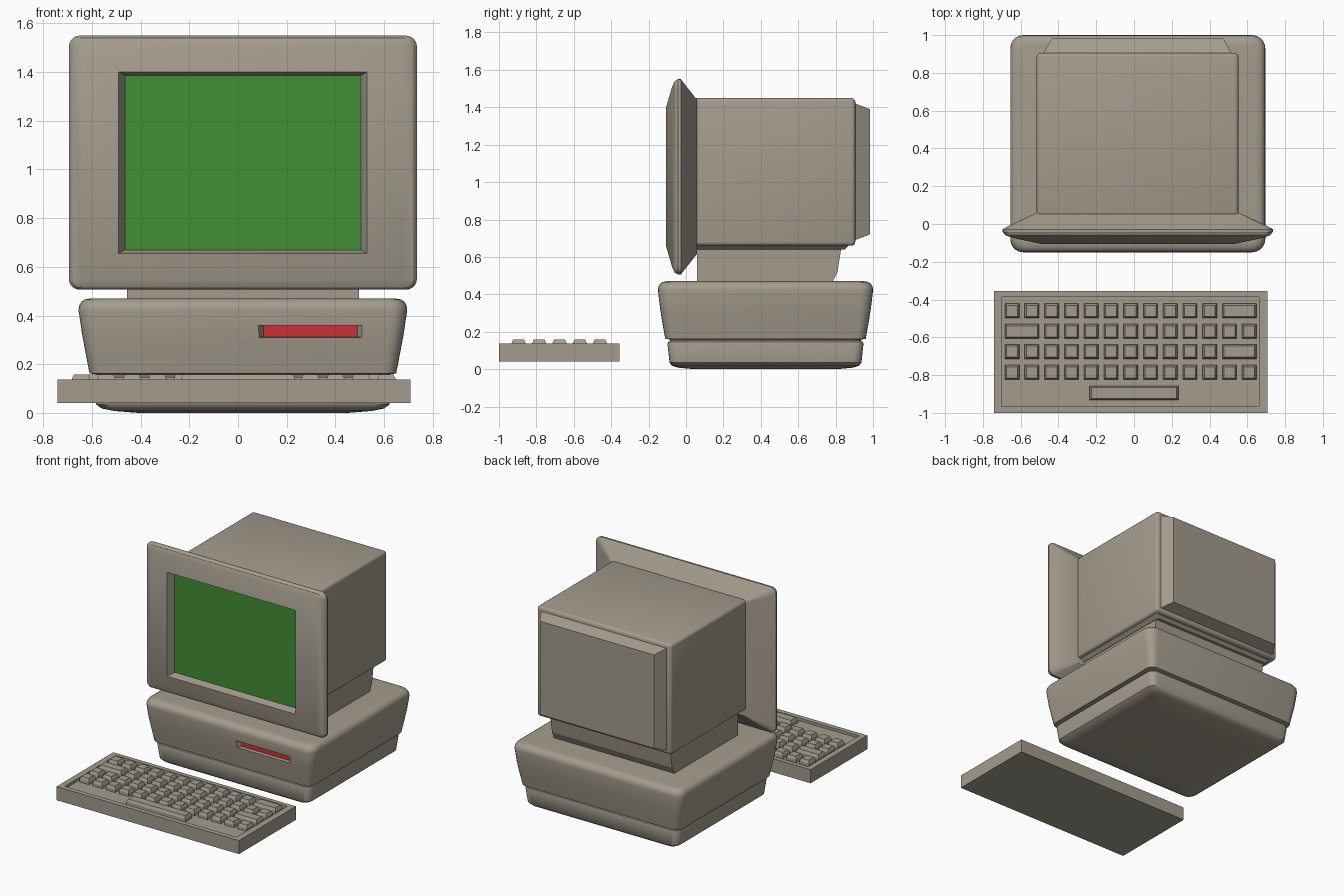
import bpy, bmesh, math

cube = bpy.data.objects.get("Cube")
if cube:
    bpy.data.objects.remove(cube)


def material(name, rgb):
    m = bpy.data.materials.new(name)
    m.use_nodes = True
    m.diffuse_color = (*rgb, 1)
    m.node_tree.nodes["Principled BSDF"].inputs["Base Color"].default_value = (*rgb, 1)
    return m


beige = material("warm beige plastic", (0.37, 0.335, 0.27))
green = material("screen green", (0.055, 0.27, 0.035))
red = material("drive red", (0.60, 0.03, 0.04))


def finish(name, bm, mat, smooth=None):
    bmesh.ops.remove_doubles(bm, verts=bm.verts, dist=0.0001)
    bmesh.ops.recalc_face_normals(bm, faces=bm.faces)
    me = bpy.data.meshes.new(name)
    bm.to_mesh(me)
    bm.free()
    ob = bpy.data.objects.new(name, me)
    bpy.context.collection.objects.link(ob)
    me.materials.append(mat)
    if smooth:
        bpy.ops.object.select_all(action="DESELECT")
        ob.select_set(True)
        bpy.context.view_layer.objects.active = ob
        bpy.ops.object.shade_smooth_by_angle(angle=math.radians(smooth))
    return ob


def loft(bm, rings, center, axis="z", segs=5):
    """Stack rounded rectangles (half width, half height, level, radius)."""
    loops = []
    for hw, hh, level, r in rings:
        loop = []
        for q, (sx, sy) in enumerate(((1, 1), (-1, 1), (-1, -1), (1, -1))):
            for i in range(segs + 1):
                a = (q + i / segs) * math.pi / 2
                u = center[0] + sx * (hw - r) + r * math.cos(a)
                v = center[1] + sy * (hh - r) + r * math.sin(a)
                loop.append(bm.verts.new((u, v, level) if axis == "z" else (u, level, v)))
        loops.append(loop)
    n = len(loops[0])
    for a, b in zip(loops, loops[1:]):
        for i in range(n):
            j = (i + 1) % n
            bm.faces.new((a[i], a[j], b[j], b[i]))
    bm.faces.new(loops[0])
    bm.faces.new(loops[-1])


def lofted(name, rings, center, mat=beige, axis="z", segs=5, smooth=None):
    bm = bmesh.new()
    loft(bm, rings, center, axis, segs)
    return finish(name, bm, mat, smooth)


def box(name, x, y, z, mat=beige, bevel=0):
    bm = bmesh.new()
    bmesh.ops.create_cube(bm, size=1)
    for v in bm.verts:
        for k, (lo, hi) in enumerate((x, y, z)):
            v.co[k] = lo if v.co[k] < 0 else hi
    if bevel:
        bmesh.ops.bevel(bm, geom=bm.edges[:], offset=bevel, segments=3,
                        profile=0.5, affect="EDGES")
    return finish(name, bm, mat, 40 if bevel else None)


def cut(target, cutter):
    cutter.hide_render = True
    cutter.hide_set(True)
    mod = target.modifiers.new("cut", "BOOLEAN")
    mod.operation = "DIFFERENCE"
    mod.solver = "EXACT"
    mod.object = cutter


# Computer case: lower tray and flared upper shell with a seam between
case = (0.02, 0.425)
lofted("case_lower", [
    (0.43, 0.38, 0.0, 0.05), (0.53, 0.47, 0.008, 0.05), (0.58, 0.50, 0.018, 0.05),
    (0.603, 0.513, 0.035, 0.05), (0.615, 0.524, 0.135, 0.05),
    (0.612, 0.521, 0.145, 0.05), (0.60, 0.51, 0.152, 0.05),
    (0.60, 0.51, 0.17, 0.05)], case, smooth=35)
shell = lofted("case_upper", [
    (0.60, 0.51, 0.158, 0.05), (0.63, 0.536, 0.162, 0.05),
    (0.645, 0.55, 0.24, 0.055), (0.66, 0.563, 0.32, 0.06),
    (0.675, 0.575, 0.42, 0.07), (0.673, 0.573, 0.44, 0.07),
    (0.664, 0.564, 0.456, 0.07), (0.65, 0.55, 0.466, 0.06),
    (0.625, 0.525, 0.47, 0.05)], case, smooth=35)

# Disk drive slot with its red back
cut(shell, lofted("drive_slot_cutter", [
    (0.2125, 0.025, -0.17, 0), (0.2125, 0.025, -0.14, 0), (0.193, 0.0235, -0.105, 0)],
    (0.2975, 0.335), axis="y", segs=1))
box("drive_slot_back", (0.105, 0.49), (-0.109, -0.104), (0.311, 0.359), red)

# Neck between case and monitor
bm = bmesh.new()
side = [(0.06, 0.46), (0.78, 0.46), (0.81, 0.52), (0.832, 0.66), (0.06, 0.66)]
face = bm.faces.new([bm.verts.new((-0.457, y, z)) for y, z in side])
ext = bmesh.ops.extrude_face_region(bm, geom=[face])["geom"]
for v in ext:
    if isinstance(v, bmesh.types.BMVert):
        v.co.x = 0.497
finish("neck", bm, beige)

# Monitor housing, with a narrower underside and a tapered rear cover
box("monitor_housing", (-0.515, 0.553), (0.04, 0.905), (0.66, 1.45), bevel=0.02)
lofted("monitor_underside", [
    (0.48, 0.395, 0.64, 0.01), (0.515, 0.425, 0.67, 0.01)],
    (0.02, 0.455), segs=2)
lofted("rear_cover", [
    (0.498, 0.365, 0.89, 0), (0.498, 0.365, 0.905, 0), (0.453, 0.335, 0.983, 0)],
    (0.019, 1.055), axis="y", segs=1)

# Screen surround: flared back, rounded rim, sloped front and recessed opening
lofted("screen_bezel", [
    (0.535, 0.41, 0.06, 0.01), (0.70, 0.51, -0.018, 0.04),
    (0.715, 0.522, -0.028, 0.045), (0.715, 0.522, -0.042, 0.045),
    (0.70, 0.512, -0.06, 0.035), (0.66, 0.483, -0.074, 0.0),
    (0.51, 0.373, -0.106, 0.0), (0.485, 0.358, -0.05, 0.0)],
    (0.02, 1.028), axis="y", smooth=25)
box("screen", (-0.465, 0.505), (-0.054, -0.048), (0.67, 1.386), green)

# Keyboard body with a sunken tray
keyboard = box("keyboard_body", (-0.742, 0.708), (-1.0, -0.355), (0.04, 0.137))
cut(keyboard, box("keyboard_tray_cutter", (-0.70, 0.662), (-0.965, -0.387), (0.118, 0.2)))

# Keys: rows of tapered caps, some double width
PITCH, LEFT = 0.1046, -0.645
bm = bmesh.new()


def key(x, y, half):
    loft(bm, [(half, 0.038, 0.116, 0), (half, 0.038, 0.138, 0),
              (half - 0.009, 0.029, 0.158, 0)], (x, y), segs=1)


wide_start = {-0.46: 11, -0.568: 0, -0.676: 11, -0.785: None}
for y, wide in wide_start.items():
    for col in range(13):
        if wide is not None and col == wide:
            key(LEFT + (col + 0.5) * PITCH, y, 0.09)
        elif wide is None or col != wide + 1:
            key(LEFT + col * PITCH, y, 0.038)
key(0, -0.895, 0.235)
finish("keys", bm, beige)
